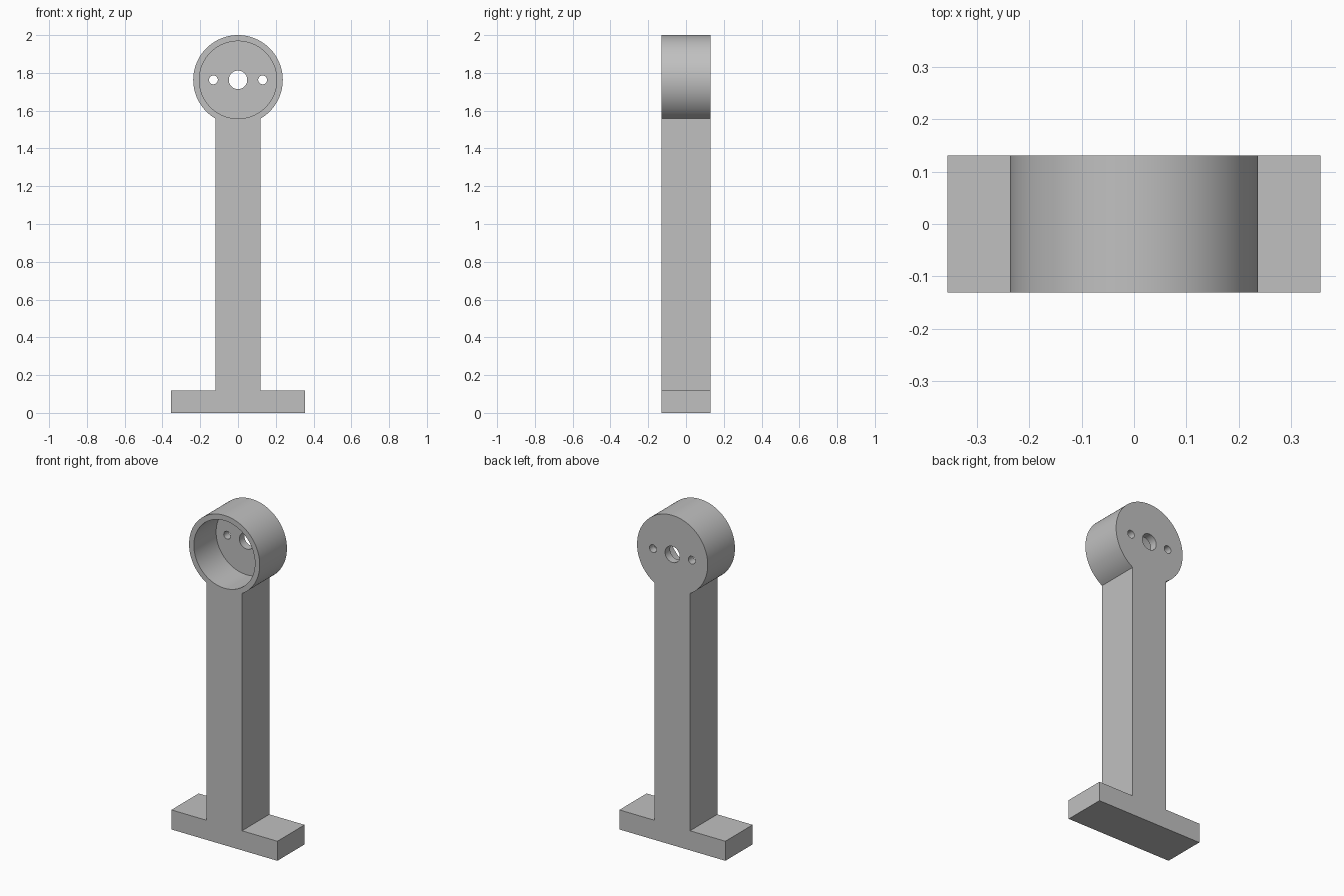
import bpy, bmesh, math

if "Cube" in bpy.data.objects:
    bpy.data.objects.remove(bpy.data.objects["Cube"])

U = 2 / 168.75                      # one design unit
R, STEM, BASE, FOOT = 20 * U, 10 * U, 30 * U, 10 * U
HALF_Y = 11 * U
ZC = 2 - R                          # centre of the round head

grey = bpy.data.materials.new("light grey")
grey.diffuse_color = (0.53, 0.53, 0.53, 1)
grey.use_nodes = True
grey.node_tree.nodes["Principled BSDF"].inputs["Base Color"].default_value = grey.diffuse_color


def extrude_profile(name, pts, y0, y1):
    """Solid from an x-z outline, extruded along y."""
    bm = bmesh.new()
    face = bm.faces.new([bm.verts.new((x, y0, z)) for x, z in pts])
    new = bmesh.ops.extrude_face_region(bm, geom=[face])["geom"]
    bmesh.ops.translate(bm, vec=(0, y1 - y0, 0),
                        verts=[v for v in new if isinstance(v, bmesh.types.BMVert)])
    bmesh.ops.recalc_face_normals(bm, faces=bm.faces)
    mesh = bpy.data.meshes.new(name)
    bm.to_mesh(mesh)
    bm.free()
    mesh.materials.append(grey)
    obj = bpy.data.objects.new(name, mesh)
    bpy.context.collection.objects.link(obj)
    return obj


def arc(x, r, a0, a1, n):
    return [(x + r * math.cos(a0 + (a1 - a0) * i / n),
             ZC + r * math.sin(a0 + (a1 - a0) * i / n)) for i in range(n + 1)]


# Stand: foot, stem and round head in one outline
outline = [(-STEM, FOOT), (-BASE, FOOT), (-BASE, 0), (BASE, 0), (BASE, FOOT), (STEM, FOOT)]
outline += arc(0, R, math.radians(-60), math.radians(240), 80)
stand = extrude_profile("stand", outline, -HALF_Y, HALF_Y)

# Cutters: front cup, centre hole, two screw holes
for name, x, r, y1, n in (
        ("cup_cutter", 0, 0.205, HALF_Y - 4 * U, 96),
        ("centre_hole_cutter", 0, 0.049, HALF_Y + 0.1, 48),
        ("left_screw_cutter", -11 * U, 0.0235, HALF_Y + 0.1, 32),
        ("right_screw_cutter", 11 * U, 0.0235, HALF_Y + 0.1, 32)):
    cutter = extrude_profile(name, arc(x, r, 0, math.tau, n)[:-1], -HALF_Y - 0.1, y1)
    cutter.hide_render = True
    cutter.hide_set(True)
    mod = stand.modifiers.new(name, "BOOLEAN")
    mod.operation = "DIFFERENCE"
    mod.solver = "EXACT"
    mod.object = cutter

# Bake the cuts, then smooth the round walls
bpy.context.view_layer.objects.active = stand
stand.select_set(True)
for mod in list(stand.modifiers):
    bpy.ops.object.modifier_apply(modifier=mod.name)
bpy.ops.object.shade_smooth_by_angle(angle=math.radians(30))
